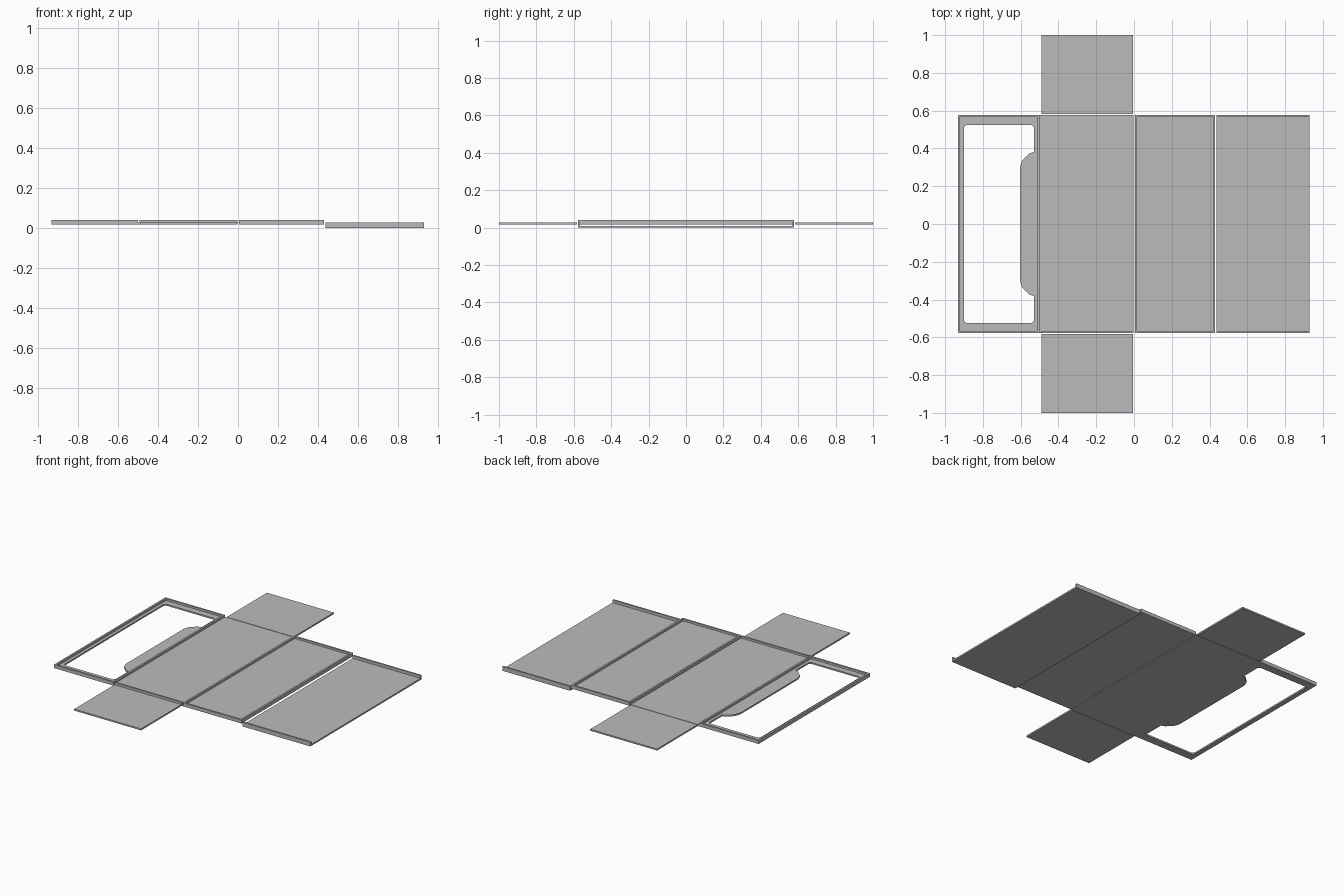
import bpy, bmesh

old = bpy.data.objects.get("Cube")
if old:
    bpy.data.objects.remove(old)

card = bpy.data.materials.new("grey_card")
card.use_nodes = True
GREY = (0.5, 0.5, 0.5, 1)
card.diffuse_color = GREY
card.node_tree.nodes["Principled BSDF"].inputs["Base Color"].default_value = GREY

T = 0.010      # card thickness
LIP = 0.012    # lip width


def prism(bm, points, z0, z1):
    """Extrude a flat outline from z0 to z1."""
    face = bm.faces.new([bm.verts.new((x, y, z0)) for x, y in points])
    moved = bmesh.ops.extrude_face_region(bm, geom=[face])["geom"]
    for v in moved:
        if isinstance(v, bmesh.types.BMVert):
            v.co.z = z1


def box(bm, x0, x1, y0, y1, z0, z1):
    prism(bm, [(x0, y0), (x1, y0), (x1, y1), (x0, y1)], z0, z1)


def finish(bm, name):
    bmesh.ops.recalc_face_normals(bm, faces=bm.faces)
    mesh = bpy.data.meshes.new(name)
    bm.to_mesh(mesh)
    bm.free()
    mesh.materials.append(card)
    obj = bpy.data.objects.new(name, mesh)
    bpy.context.collection.objects.link(obj)
    return obj


def lips(bm, x0, x1, y0, y1, z, top, sides):
    """Raised fold lips along the chosen sides of a panel."""
    spans = {"left": (x1 - LIP, x1, y0, y1), "right": (x0, x0 + LIP, y0, y1),
             "front": (x0, x1, y0, y0 + LIP), "back": (x0, x1, y1 - LIP, y1)}
    for side in sides:
        box(bm, *spans[side], z, top)


def panel(name, x0, x1, y0, y1, z, top=0, sides=()):
    bm = bmesh.new()
    box(bm, x0, x1, y0, y1, z, z + T)
    lips(bm, x0, x1, y0, y1, z + T, top, sides)
    return finish(bm, name)


# Main row of panels
Y = 0.578
panel("base_panel", -0.492, -0.002, -Y, Y, 0.017, 0.04, ["front"])
panel("side_panel", 0.004, 0.43, -Y, Y, 0.017, 0.04,
      ["front", "back", "right", "left"])
panel("end_panel", 0.437, 0.93, -Y, Y, 0, 0.028, ["front", "back"])

# End flaps
for name, y0, y1 in (("front_flap", -1, -0.582), ("back_flap", 0.582, 1)):
    panel(name, -0.49, -0.004, y0, y1, 0.017)

# Window frame with raised outer lips
X0, X1 = -0.932, -0.499
HX0, HX1, HY = -0.9, -0.53, 0.525
bm = bmesh.new()
Z = 0.017
box(bm, X0, HX0, -Y, Y, Z, Z + T)
box(bm, HX1, X1, -Y, Y, Z, Z + T)
for s in (-1, 1):
    box(bm, HX0, HX1, min(s * HY, s * Y), max(s * HY, s * Y), Z, Z + T)
    # small fillets in the opening corners
    for x, d in ((HX0, 1), (HX1, -1)):
        prism(bm, [(x, s * HY), (x + d * 0.012, s * HY), (x, s * (HY - 0.012))], Z, Z + T)
lips(bm, X0, X1, -Y, Y, Z + T, 0.04, ["front", "back", "right", "left"])
finish(bm, "window_frame")

# Tucking tab reaching into the window
half = [(HX1, 0.382), (-0.555, 0.372), (-0.592, 0.337), (-0.604, 0.3)]
outline = half + [(x, -y) for x, y in reversed(half)]
bm = bmesh.new()
prism(bm, outline, Z, Z + T)
finish(bm, "window_tab")

# Thin hinge between base panel and window frame
panel("window_hinge", X1, -0.492, -Y, Y, Z)
